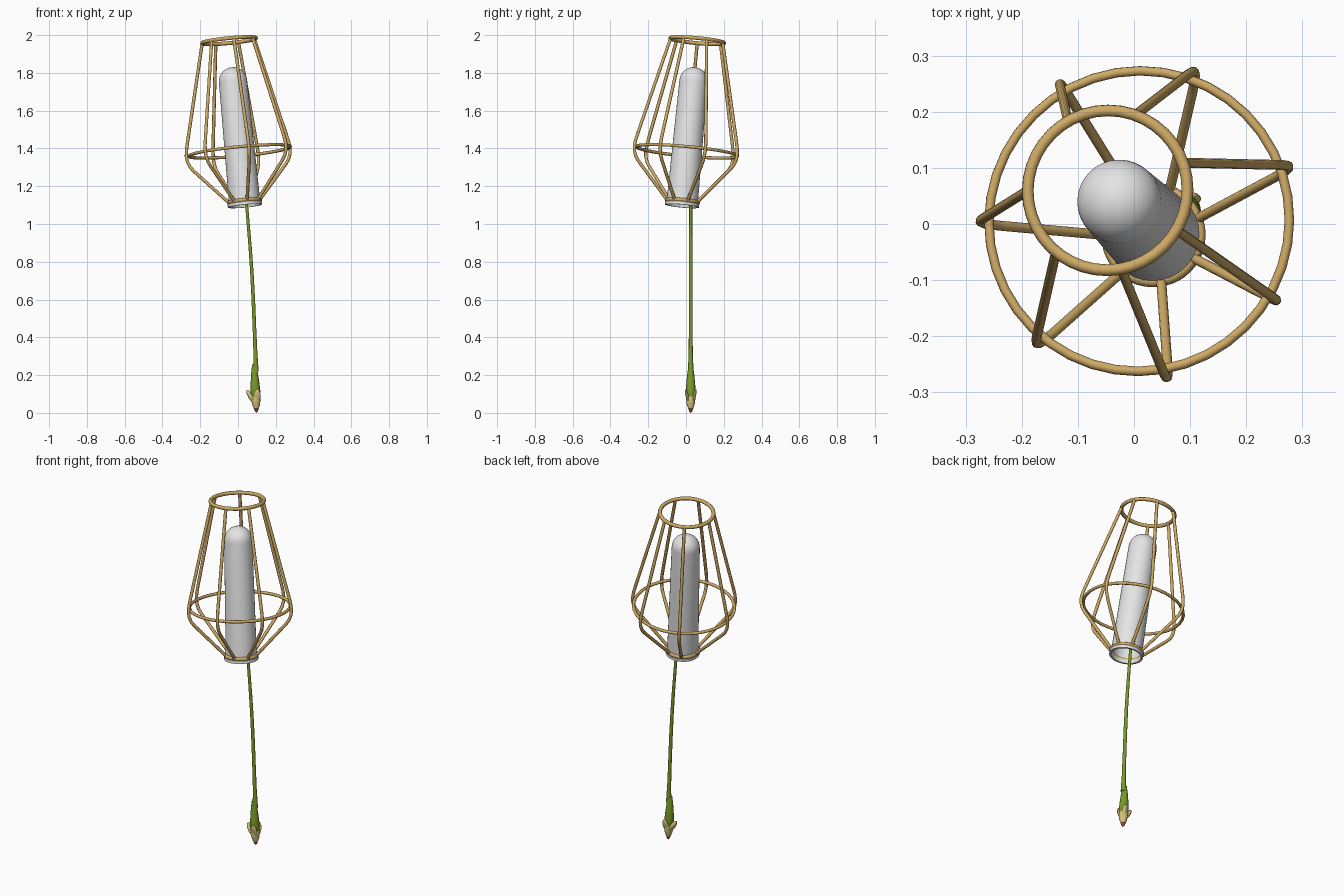
import bpy, bmesh, math
from mathutils import Vector, Matrix

if "Cube" in bpy.data.objects:
    bpy.data.objects.remove(bpy.data.objects["Cube"])


def mat(name, rgb):
    m = bpy.data.materials.new(name)
    m.diffuse_color = (*rgb, 1)
    m.use_nodes = True
    m.node_tree.nodes["Principled BSDF"].inputs["Base Color"].default_value = m.diffuse_color
    return m


GOLD = mat("gold wire", (0.62, 0.40, 0.13))
WHITE = mat("white shade", (0.78, 0.78, 0.78))
GREEN = mat("stem green", (0.19, 0.33, 0.02))
YELLOW = mat("pale petal", (0.68, 0.56, 0.20))
RED = mat("red tip", (0.48, 0.07, 0.05))

# Tilted frame shared by cage and shade: origin at the lower ring
BASE, TOP = Vector((0.035, -0.02, 1.115)), Vector((-0.047, 0.06, 1.971))
AXIS = TOP - BASE
H = AXIS.length
TILT = Matrix.Translation(BASE) @ Vector((0, 0, 1)).rotation_difference(AXIS).to_matrix().to_4x4()


def smooth(o, angle=40):
    bpy.ops.object.select_all(action='DESELECT')
    o.select_set(True)
    bpy.context.view_layer.objects.active = o
    bpy.ops.object.shade_smooth_by_angle(angle=math.radians(angle))


def tube(name, pts, r, material, cyclic=False, radii=None, frame=Matrix()):
    """Round tube along a list of points."""
    cu = bpy.data.curves.new(name, 'CURVE')
    cu.dimensions = '3D'
    cu.bevel_depth = r
    cu.bevel_resolution = 3
    cu.use_fill_caps = True
    sp = cu.splines.new('POLY')
    sp.points.add(len(pts) - 1)
    for i, p in enumerate(pts):
        sp.points[i].co = (*(frame @ Vector(p)), 1)
        sp.points[i].radius = radii[i] if radii else 1
    sp.use_cyclic_u = cyclic
    o = bpy.data.objects.new(name, cu)
    bpy.context.collection.objects.link(o)
    bpy.ops.object.select_all(action='DESELECT')
    o.select_set(True)
    bpy.context.view_layer.objects.active = o
    bpy.ops.object.convert(target='MESH')
    o = bpy.context.view_layer.objects.active
    o.data.materials.clear()
    o.data.materials.append(material)
    smooth(o, 50)
    return o


def lathe(name, profile, material, frame, n=32):
    """Surface of revolution from (radius, height) points."""
    bm = bmesh.new()
    vs = [bm.verts.new((r, 0, z)) for r, z in profile]
    es = [bm.edges.new(p) for p in zip(vs, vs[1:])]
    bmesh.ops.spin(bm, geom=vs + es, cent=(0, 0, 0), axis=(0, 0, 1),
                   angle=2 * math.pi, steps=n, use_merge=True)
    bmesh.ops.remove_doubles(bm, verts=bm.verts, dist=1e-5)
    bmesh.ops.recalc_face_normals(bm, faces=bm.faces)
    me = bpy.data.meshes.new(name)
    bm.transform(frame)
    bm.to_mesh(me)
    bm.free()
    me.materials.append(material)
    o = bpy.data.objects.new(name, me)
    bpy.context.collection.objects.link(o)
    smooth(o)
    return o


# Cage rings
for name, rad, h, r in (("lower_ring", 0.083, 0.005, 0.0105),
                        ("middle_ring", 0.269, 0.272, 0.0085),
                        ("top_ring", 0.143, H, 0.0105)):
    circle = [(rad * math.cos(a), rad * math.sin(a), h)
              for a in (2 * math.pi * i / 40 for i in range(40))]
    tube(name, circle, r, GOLD, cyclic=True, frame=TILT)

# Seven bent cage wires, fifty degrees apart
WIRE = [(0.083, 0.005), (0.252, 0.190), (0.270, 0.214), (0.281, 0.243),
        (0.284, 0.272), (0.280, 0.305), (0.271, 0.345), (0.143, H)]
for k in range(7):
    a = math.radians(-180 + 50 * k)
    tube(f"cage_wire_{k + 1}", [(r * math.cos(a), r * math.sin(a), h) for r, h in WIRE],
         0.0088, GOLD, frame=TILT)

# Hollow white shade with a flared foot, open underneath
R, HC = 0.075, 0.646
dome = [(R * math.cos(t), HC + R * math.sin(t)) for t in (math.pi / 2 * i / 8 for i in range(9))]
dome[-1] = (0, HC + R)
inner = [(0, HC + R - 0.008), (0.04, HC + 0.05), (R - 0.008, HC), (0.074, 0.0), (0.08, -0.02)]
lathe("shade", [(0.08, -0.02), (0.091, -0.02), (0.091, -0.004), (0.083, 0.004)]
      + dome + inner, WHITE, TILT)

# Curved stem
STEM = [(0.044, 1.12), (0.054, 1.0), (0.064, 0.88), (0.073, 0.75), (0.081, 0.6),
        (0.087, 0.45), (0.092, 0.32), (0.095, 0.22)]
tube("stem", [(x, 0.025, z) for x, z in STEM], 0.01, GREEN,
     radii=[0.8, 0.85, 0.9, 0.95, 1, 1, 1.1, 1.5])

# Flower bud hanging on the stem's lower end
AT = Matrix.Translation((0.098, 0.025, 0)) @ Matrix.Shear('XY', 4, (-0.05, 0))
lathe("bud_base", [(0, 0.26), (0.011, 0.255), (0.018, 0.21), (0.023, 0.16), (0.026, 0.12),
                   (0.024, 0.09), (0.015, 0.06), (0, 0.04)], GREEN, AT, 16)
lathe("bud_petals", [(0, 0.1), (0.022, 0.095), (0.025, 0.075), (0.021, 0.045), (0.013, 0.022),
                     (0, 0.016)], YELLOW, AT, 16)
lathe("red_tip", [(0, 0.045), (0.012, 0.038), (0.013, 0.025), (0.008, 0.008), (0, 0)],
      RED, AT, 12)

# Outer petals: leaf-shaped scales, the largest leaning out to -x
LEAF = [(0, -0.5), (0.2, -0.42), (0.4, -0.2), (0.5, 0.08), (0.4, 0.32), (0.22, 0.45), (0, 0.5)]
for name, pos, axis, ang, size in (
        ("side_petal", (0.073, 0.025, 0.078), 'Y', -32, (0.028, 0.044, 0.1)),
        ("left_scale", (0.102, 0.007, 0.085), 'X', 14, (0.036, 0.018, 0.085)),
        ("right_scale", (0.102, 0.043, 0.085), 'X', -14, (0.036, 0.018, 0.085))):
    f = (Matrix.Translation(pos) @ Matrix.Rotation(math.radians(ang), 4, axis)
         @ Matrix.Diagonal((*size, 1)))
    lathe(name, LEAF, YELLOW, f, 14)
